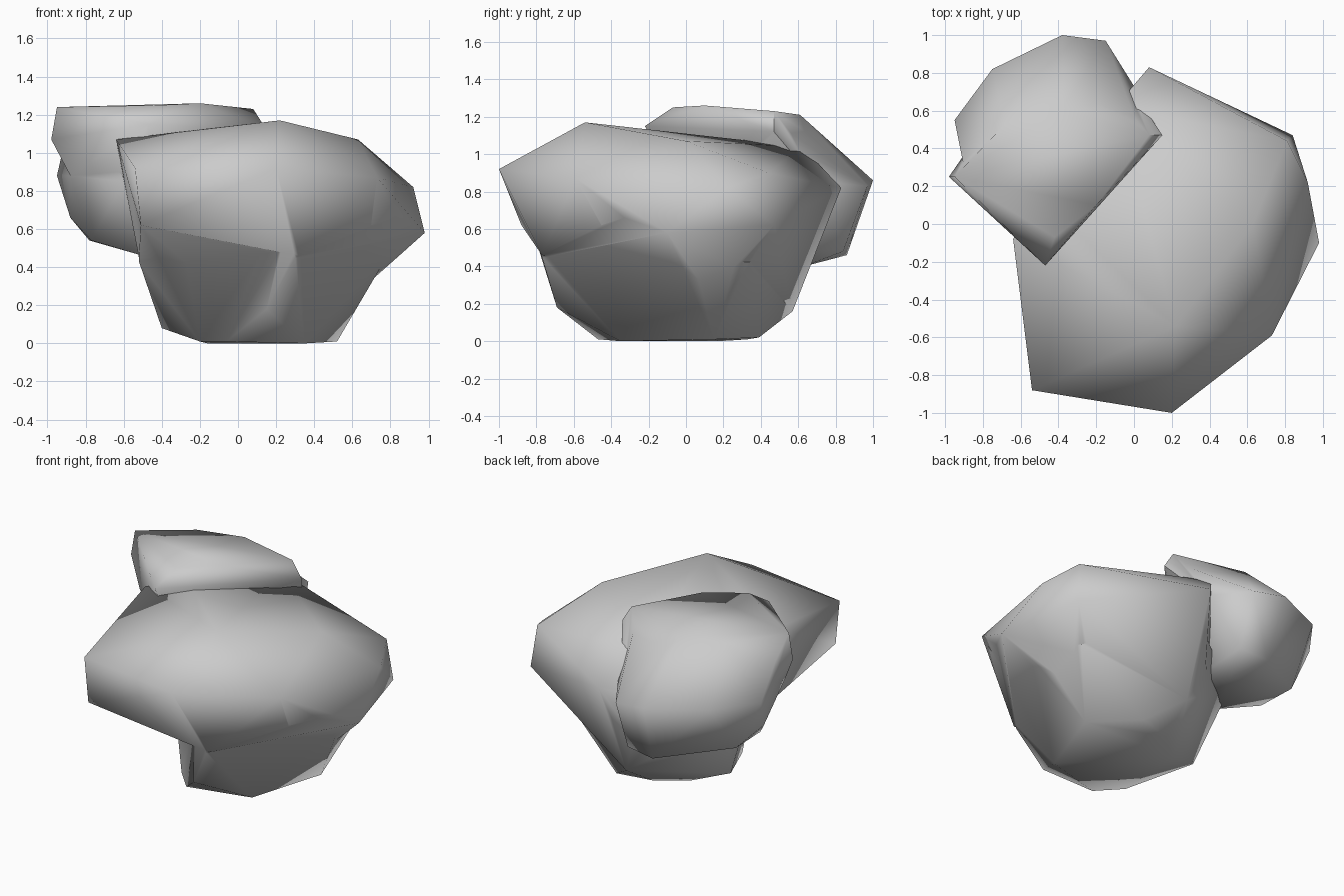
import bpy, bmesh, math


def hull(name, pts):
    """Faceted stone chunk: convex hull of a few corner points."""
    bm = bmesh.new()
    for p in pts:
        bm.verts.new(p)
    bmesh.ops.convex_hull(bm, input=bm.verts)
    loose = [v for v in bm.verts if not v.link_faces]
    bmesh.ops.delete(bm, geom=loose, context='VERTS')
    bmesh.ops.recalc_face_normals(bm, faces=bm.faces)
    me = bpy.data.meshes.new(name)
    bm.to_mesh(me)
    bm.free()
    ob = bpy.data.objects.new(name, me)
    bpy.context.collection.objects.link(ob)
    return ob


def rock(name, upper, lower):
    """Join an overhanging upper chunk with a narrower lower chunk."""
    ob, low = hull(name, upper), hull(name + "_base", lower)
    mod = ob.modifiers.new("union", 'BOOLEAN')
    mod.operation, mod.solver, mod.object = 'UNION', 'EXACT', low
    bpy.ops.object.select_all(action='DESELECT')
    ob.select_set(True)
    bpy.context.view_layer.objects.active = ob
    bpy.ops.object.modifier_apply(modifier=mod.name)
    bpy.data.objects.remove(low)
    bpy.ops.object.shade_smooth_by_angle(angle=math.radians(75))
    return ob


# Large boulder: wide top, overhanging at the front left corner
rock("large_boulder", [
    (-.54, -.88, .92), (-.51, -.88, .62), (.25, -.81, .58), (.20, -1.0, .92),
    (.73, -.59, .87), (.83, -.33, .66), (.98, -.10, .58), (.92, .22, .82),
    (.84, .47, .62), (.81, .44, .90), (.08, .83, .82), (.22, -.54, 1.17),
    (.63, 0, 1.07), (-.64, -.08, 1.07), (-.53, 0, .62), (-.52, .12, .45),
    (.05, .73, .58), (-.05, .63, .43), (.68, .33, .42), (.78, -.05, .46),
    (-.10, .62, 1.04), (-.40, .05, 1.10), (.61, .12, .25), (.05, .57, .16),
    (.32, -.77, .46),
], [
    (.25, -.84, .66), (.30, -.77, .45), (.15, -.69, .18), (-.06, -.47, .01),
    (-.20, -.32, .01), (.35, -.35, 0), (.52, .15, .01), (.55, .16, .12),
    (.25, .39, .02), (.02, .33, .01), (-.16, .18, 0), (.05, .57, .16),
    (.02, .63, .43), (-.40, .09, .08), (-.52, .12, .43), (-.51, .30, .55),
    (-.52, 0, .66), (.61, .12, .25), (.70, .33, .42), (.79, -.05, .47),
    (.70, -.45, .62), (.05, .73, .58),
])

# Small boulder: tilted slab on top of a rounded body
rock("small_boulder", [
    (-.95, .25, 1.24), (-.98, .25, 1.07), (-.47, -.22, 1.15),
    (-.42, -.07, 1.25), (.08, .47, 1.23), (.15, .47, 1.12),
    (-.20, .10, 1.26), (-.38, .61, 1.21), (-.40, .76, 1.04),
    (-.89, .38, .90), (0, .70, .85), (-.50, 0, .75), (-.68, .53, 1.21),
    (-.88, .20, .88),
], [
    (-.38, 1.0, .86), (-.15, .97, .83), (-.75, .82, .88), (-.95, .55, .88),
    (-.89, .38, .90), (-.88, .42, .66), (-.78, .58, .54), (-.77, .30, .54),
    (-.35, .86, .46), (-.15, .84, .48), (-.25, .63, .40), (-.50, .20, .46),
    (0, .73, .85), (-.38, .61, 1.21), (-.68, .53, 1.21), (-.60, 0, .85),
    (-.20, .30, .50), (-.90, .30, 1.10), (.02, .52, 1.14), (-.70, .05, 1.05),
    (-.88, .20, .88),
])
